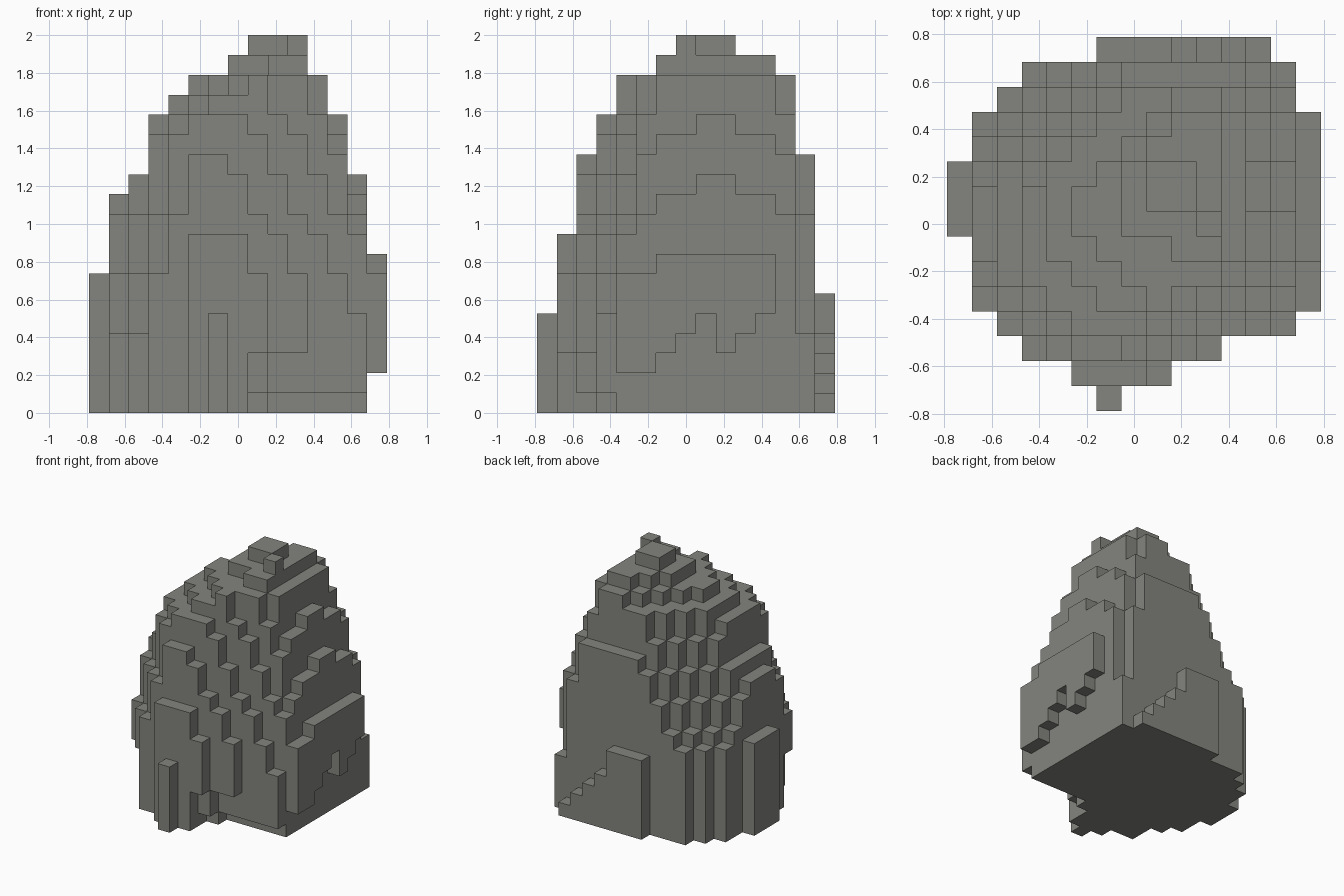
import bpy, bmesh
from mathutils import Vector

if "Cube" in bpy.data.objects:
    bpy.data.objects.remove(bpy.data.objects["Cube"])

U = 2 / 19          # block size
N, H = 15, 19       # blocks across, blocks tall

# Stepped profile: (top layer, first/last column in x, first/last row in y)
TIERS = [(2, 0, 13, 0, 14), (5, 0, 14, 0, 14), (6, 0, 14, 1, 14), (7, 0, 14, 1, 13),
         (8, 1, 14, 1, 13), (9, 1, 13, 1, 13), (11, 1, 13, 2, 13), (12, 2, 13, 2, 13),
         (13, 3, 12, 2, 13), (15, 3, 12, 3, 12), (16, 4, 11, 4, 12), (17, 5, 11, 4, 12),
         (18, 7, 10, 6, 12), (19, 8, 10, 7, 9)]

# Footprint: first and last block of each row, front to back
ROW_START = [6, 5, 3, 2, 1, 1, 1, 0, 0, 0, 1, 1, 2, 3, 6]
ROW_END = [6, 8, 10, 13] + [14] * 8 + [13, 13, 12]

# Sloping facets: (normal, distance); the rock lies on the inner side of each
FACETS = [((1, -2, 0.62), 1.83),       # front right
          ((-1, -1, 0), 1.0),          # front left, lower
          ((-1, -1, 0.28), 1.145),     # front left, upper
          ((-1, 1, 0.54), 1.43),       # back left
          ((-1, 1, 1.45), 2.9),        # back left, crown
          ((1, 1, 0.16), 1.33),        # back right, lower
          ((1, 1, 0.45), 1.65),        # back right, upper
          ((1, -0.17, 0.33), 1.03),    # right, front half
          ((1, 0.17, 0.33), 1.07),     # right, back half
          ((-0.5, -0.4, 1), 1.85)]     # sloping crown


def center(i, j, k):
    return Vector(((i - 7) * U, (j - 7) * U, (k + 0.5) * U))


def solid(i, j, k):
    """True where a block belongs to the rock."""
    if not (0 <= i < N and 0 <= j < N and 0 <= k < H):
        return False
    _, x0, x1, y0, y1 = next(t for t in TIERS if k < t[0])
    if not (x0 <= i <= x1 and y0 <= j <= y1 and ROW_START[j] <= i <= ROW_END[j]):
        return False
    # peak: a square slab and one loose block at its corner
    if k == 18:
        return (i < 10) == (j > 7)
    p = center(i, j, k)
    if any(p.dot(Vector(n)) > d for n, d in FACETS):
        return False
    # ledge under the peak steps back towards the left
    if k == 17 and -0.5 * p.x - p.y + p.z > 1.845:
        return False
    # undercut at the front right foot
    if p.x > 0.05 and -p.y - 0.5 * p.z > (0.47 if p.x < 0.16 else 0.35):
        return False
    # undercut at the front left foot
    if p.x < -0.5 and p.z < 0.37 and -p.x - p.y > 0.9:
        return False
    # stepped underside of the right bulge
    if i == 14 and p.z < p.y + (0.42 if p.y < 0.15 else 0.11):
        return False
    # stair along the low back ledge
    if j == 14 and k > 1.25 * (12 - i):
        return False
    return True


blocks = {(i, j, k) for i in range(N) for j in range(N) for k in range(H) if solid(i, j, k)}

# Skin: one square for every exposed block side
bm = bmesh.new()
corners = {}


def corner(c):
    key = tuple(round(v / U * 2) for v in c)
    if key not in corners:
        corners[key] = bm.verts.new(c)
    return corners[key]


for b in sorted(blocks):
    for axis in range(3):
        for sign in (-1, 1):
            near = list(b)
            near[axis] += sign
            if tuple(near) in blocks:
                continue
            n, a, c = Vector(), Vector(), Vector()
            n[axis] = sign * U / 2
            a[(axis + 1) % 3] = U / 2
            c[(axis + 2) % 3] = sign * U / 2
            m = center(*b) + n
            bm.faces.new([corner(m + s * a + t * c)
                          for s, t in ((-1, -1), (1, -1), (1, 1), (-1, 1))])

mesh = bpy.data.meshes.new("block_rock")
bm.to_mesh(mesh)
bm.free()

# Dark grey stone
stone = bpy.data.materials.new("stone")
stone.diffuse_color = (0.23, 0.235, 0.21, 1)
stone.use_nodes = True
stone.node_tree.nodes["Principled BSDF"].inputs["Base Color"].default_value = stone.diffuse_color
mesh.materials.append(stone)
rock = bpy.data.objects.new("block_rock", mesh)
bpy.context.collection.objects.link(rock)
